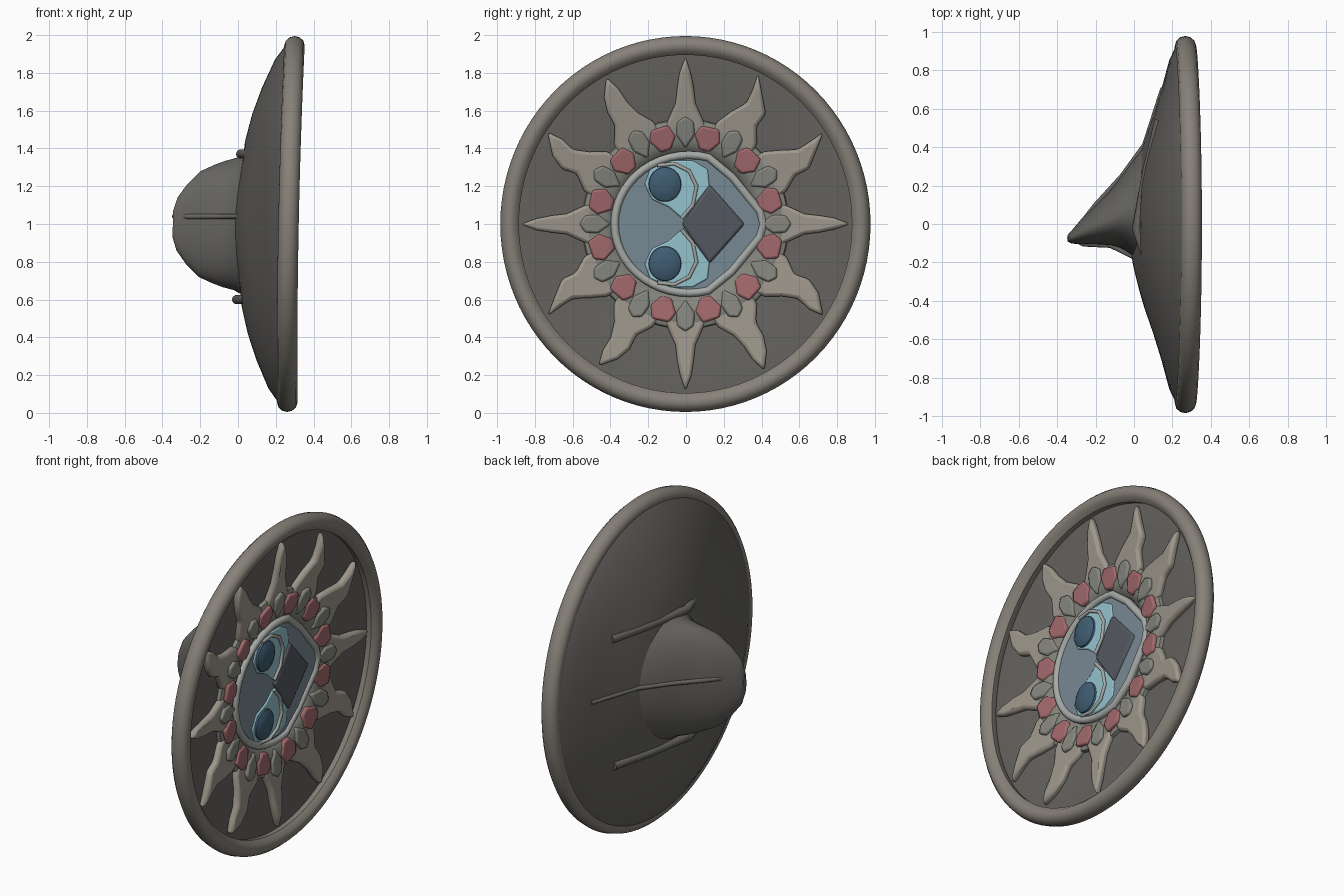
import bpy, bmesh
from math import sin, cos, pi, radians, hypot
from mathutils import Vector

if "Cube" in bpy.data.objects:
    bpy.data.objects.remove(bpy.data.objects["Cube"])

PAL = {"iron": (.13, .125, .115), "bone": (.34, .31, .26), "ring": (.24, .24, .21),
       "red": (.36, .14, .15), "sky": (.30, .55, .62), "navy": (.05, .11, .17),
       "steel": (.19, .25, .30), "slate": (.09, .10, .12), "pale": (.38, .40, .38),
       "rim": (.24, .22, .19)}
MATS = {}
for key, c in PAL.items():
    MATS[key] = bpy.data.materials.new(key)
    MATS[key].diffuse_color = (*c, 1)


def warp(v):
    # hand-made feel: dished face, fuller back above and below, slight lean
    x, y, z = v
    r = hypot(y, z)
    if x >= .235 and r < .9:
        x += max(-.045, min(.02, (r - .65) * .15))
    elif x < .2 and .3 < r < .95:
        x -= .045 * (z / r) ** 2 * sin(pi * (r - .3) / .65)
    return Vector((x + .02 * z - .014 * y * y - .003, y * .985 - .003, z + 1))


def finish(name, bm, mat, angle=40):
    for v in bm.verts:
        v.co = warp(v.co)
    bmesh.ops.recalc_face_normals(bm, faces=bm.faces)
    me = bpy.data.meshes.new(name)
    bm.to_mesh(me)
    bm.free()
    ob = bpy.data.objects.new(name, me)
    bpy.context.collection.objects.link(ob)
    me.materials.append(MATS[mat])
    bpy.ops.object.select_all(action='DESELECT')
    ob.select_set(True)
    bpy.context.view_layer.objects.active = ob
    bpy.ops.object.shade_smooth_by_angle(angle=radians(angle))
    return ob


def loft(name, rings, mat, closed=False, angle=40):
    bm = bmesh.new()
    vs = [[bm.verts.new(p) for p in r] for r in rings]
    n = len(vs[0])
    pairs = list(zip(vs, vs[1:])) + ([(vs[-1], vs[0])] if closed else [])
    for a, b in pairs:
        for i in range(n):
            j = (i + 1) % n
            bm.faces.new((a[i], a[j], b[j], b[i]))
    if not closed:
        bm.faces.new(vs[0])
        bm.faces.new(vs[-1])
    return finish(name, bm, mat, angle)


def circle(x, r, n=96):
    return [(x, r * sin(2 * pi * i / n), r * cos(2 * pi * i / n)) for i in range(n)]


def plate(name, pts, x0, x1, mat, bevel=.012):
    # flat relief cut from a (y, z) outline, with softened edges
    bm = bmesh.new()
    f = bm.faces.new([bm.verts.new((x0, y, z)) for y, z in pts])
    ext = bmesh.ops.extrude_face_region(bm, geom=[f])
    for v in ext["geom"]:
        if isinstance(v, bmesh.types.BMVert):
            v.co.x = x1
    ob = finish(name, bm, mat)
    m = ob.modifiers.new("soft_edge", 'BEVEL')
    m.width, m.segments, m.limit_method = bevel, 2, 'ANGLE'
    return ob


def tube(name, path, r, mat, closed=False):
    cu = bpy.data.curves.new(name, 'CURVE')
    cu.dimensions, cu.bevel_depth, cu.bevel_resolution = '3D', r, 3
    cu.use_fill_caps = True
    sp = cu.splines.new('POLY')
    sp.points.add(len(path) - 1)
    for p, c in zip(sp.points, path):
        p.co = (*warp(c), 1)
    sp.use_cyclic_u = closed
    cu.materials.append(MATS[mat])
    bpy.context.collection.objects.link(bpy.data.objects.new(name, cu))


def polar(t, r, a):
    return (r * sin(a) + t * cos(a), r * cos(a) - t * sin(a))


# dished body: shallow front, conical back
prof = [(.262, .1), (.262, .4), (.255, .55), (.248, .75), (.248, .88), (.27, .95), (.235, .945),
        (.198, .87), (.155, .72), (.11, .58), (.06, .44), (.03, .34), (.0, .22), (-.02, .1)]
loft("shield_body", [circle(x, r) for x, r in prof], "iron")

# round rim
loft("rim", [circle(.283 + .054 * sin(k * pi / 6), .945 + .05 * cos(k * pi / 6))
             for k in range(12)], "rim", closed=True)

# lopsided boss on the back: x, low y, high y, half height
boss = [(.10, -.28, .46, .40), (.04, -.21, .39, .37), (.0, -.17, .34, .35), (-.06, -.125, .26, .335),
        (-.12, -.11, .18, .315), (-.2, -.105, .10, .28), (-.27, -.105, .03, .21),
        (-.32, -.10, -.03, .14), (-.342, -.09, -.055, .07)]
loft("back_boss", [[(x, (a + b) / 2 + (b - a) / 2 * cos(t), h * sin(t) * (1 - .06 * cos(t)))
                    for t in (2 * pi * i / 48 for i in range(48))]
                   for x, a, b, h in boss], "iron")

# ridges across the back
tube("back_ridge_middle", [(.16, .72, .04), (.06, .42, .04), (-.06, .255, .04), (-.2, .10, .04),
                           (-.335, -.07, .04), (-.26, -.103, .04), (-.12, -.11, .04),
                           (.0, -.17, .04), (.06, -.35, .04)], .013, "iron")
for z in (.37, -.40):
    tube("back_ridge_side", [(.145, .55, z), (.085, .28, z), (.05, .1, z), (.025, -.02, z),
                             (.075, -.16, z)], .025, "iron")

# twelve flame rays; the slanted ones hook at the tip
BEND = {1: -.06, 2: -.05, 4: .05, 5: .02, 7: .03, 8: -.05, 10: .05, 11: .02}
for i in range(12):
    a, b = i * pi / 6, BEND.get(i, 0)
    s = .9 if i % 6 in (0, 3) else 1.2
    pts = [(-.13, .47), (-.10 * s, .56), (-.06 * s + b * .2, .64), (-.05 * s - b * .4, .72),
           (-.036 * s, .80), (b, .885), (.032 * s + b * .4, .80), (.05 * s - b * .4, .72),
           (.06 * s, .64), (.10 * s, .56), (.13, .47)]
    plate("flame_ray", [polar(t, r, a) for t, r in pts], .237, .288, "bone", .018)

# carved wreath with red patches and knobs
loft("wreath", [circle(x, r) for x, r in [(.24, .56), (.275, .55), (.295, .51), (.298, .43),
                                          (.28, .38), (.24, .36)]], "ring", closed=True)
for i in range(12):
    a = (i + .5) * pi / 6
    plate("red_patch", [polar(t, r, a) for t, r in
                        [(-.03, .40), (-.075, .47), (-.05, .525), (.045, .53), (.07, .46),
                         (.025, .40)]], .27, .306, "red")
    plate("wreath_knot", [polar(t, r, a - pi / 12) for t, r in
                          [(0, .40), (-.05, .47), (-.045, .54), (0, .57), (.045, .54),
                           (.05, .47)]], .27, .308, "ring")

# central medallion: round on one side, pointed on the other
arc = [(.02 + .40 * cos(t), .365 * sin(t)) for t in
       (radians(75 + 210 * k / 28) for k in range(29))]
outline = arc + [(.25, -.25), (.40, -.07), (.42, 0), (.40, .07), (.25, .25)]
plate("medallion", outline, .25, .295, "steel")
tube("medallion_frame", [(.29, y, z) for y, z in outline], .022, "pale", True)


# mirrored swirls with eye studs
def disc(cy, cz, ry, rz, n=32):
    return [(cy + ry * cos(2 * pi * k / n), cz + rz * sin(2 * pi * k / n)) for k in range(n)]


for s in (1, -1):
    lobe = [(-.02, .03), (.05, .10), (.13, .20), (.12, .29), (.04, .335), (-.08, .335),
            (-.19, .29), (-.22, .21), (-.18, .13), (-.09, .09)]
    plate("swirl", [(y, z * s) for y, z in lobe], .28, .305, "sky", .008)
    loft("eye_stud", [[(x, y, z * s) for y, z in disc(-.11, .21, r, r * 1.05)]
                      for x, r in [(.29, .092), (.315, .085), (.328, .06), (.333, .03)]], "navy")
    tube("eye_swirl_edge", [(.31, y, z * s) for y, z in
                            [(-.02, .03), (.04, .10), (.06, .2), (.02, .28), (-.06, .32),
                             (-.15, .31)]], .010, "pale")

# dark lozenge facet
plate("lozenge", [(-.02, 0), (.13, .21), (.32, 0), (.13, -.21)], .28, .315, "slate", .015)

for m in bpy.data.materials:
    if m.users and not m.is_grease_pencil:
        m.use_nodes = True
        m.node_tree.nodes["Principled BSDF"].inputs["Base Color"].default_value = m.diffuse_color
